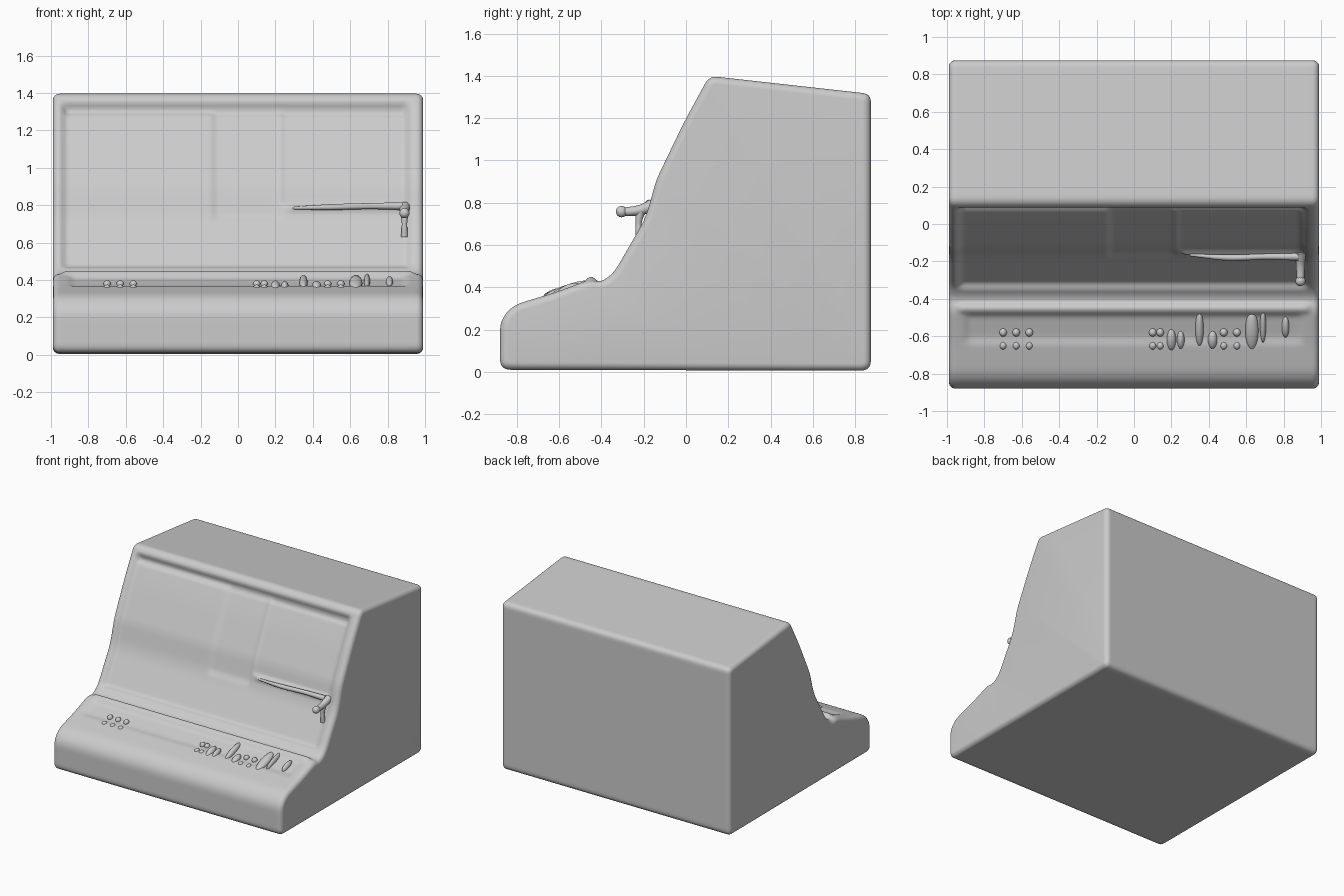
import bpy
import bmesh
import math
from mathutils import Vector

cube = bpy.data.objects.get("Cube")
if cube:
    bpy.data.objects.remove(cube, do_unlink=True)

grey = bpy.data.materials.new("plain grey")
grey.use_nodes = True
GREY = (0.6, 0.6, 0.6, 1)
grey.diffuse_color = GREY
grey.node_tree.nodes["Principled BSDF"].inputs["Base Color"].default_value = GREY


def finish(name, bm):
    """Turn a bmesh into a smooth grey object."""
    bmesh.ops.recalc_face_normals(bm, faces=bm.faces)
    mesh = bpy.data.meshes.new(name)
    bm.to_mesh(mesh)
    bm.free()
    mesh.materials.append(grey)
    obj = bpy.data.objects.new(name, mesh)
    bpy.context.collection.objects.link(obj)
    bpy.ops.object.select_all(action="DESELECT")
    obj.select_set(True)
    bpy.context.view_layer.objects.active = obj
    bpy.ops.object.shade_smooth_by_angle(angle=math.radians(50))
    return obj


def ramp(v, lo, hi):
    t = min(max((v - lo) / (hi - lo), 0), 1)
    return t * t * (3 - 2 * t)


def window(v, lo, hi, soft):
    """1 between lo and hi, fading to 0 over soft."""
    return ramp(v, lo, lo + soft) * (1 - ramp(v, hi - soft, hi))


# Side profile: corner y, corner z, rounding
corners = [(-0.88, 0.01, 0.05), (0.875, 0.005, 0.05), (0.875, 1.315, 0.04),
           (0.11, 1.4, 0.04), (-0.01, 1.18, 0.08), (-0.14, 0.91, 0.04),
           (-0.19, 0.73, 0.06), (-0.34, 0.47, 0.05), (-0.4, 0.425, 0.04),
           (-0.46, 0.435, 0.04), (-0.62, 0.375, 0.06), (-0.82, 0.315, 0.06),
           (-0.88, 0.24, 0.05)]


def rounded_profile():
    path = []
    n = len(corners)
    for i, (y, z, r) in enumerate(corners):
        p = Vector((y, z))
        before = Vector(corners[i - 1][:2]) - p
        after = Vector(corners[(i + 1) % n][:2]) - p
        a = p + before.normalized() * min(r, before.length * 0.45)
        b = p + after.normalized() * min(r, after.length * 0.45)
        for k in range(7):
            t = k / 6
            path.append(a * (1 - t) ** 2 + p * 2 * t * (1 - t) + b * t * t)
    dense = []
    for i, p in enumerate(path):
        q = path[(i + 1) % len(path)]
        steps = max(1, round((q - p).length / 0.014))
        dense += [p.lerp(q, k / steps) for k in range(steps)]
    return dense


def relief(x, y, z):
    """Height of the shallow modelling on the sloping front."""
    if y > 0.1 or z < 0.2:
        return 0
    h = 0
    if y > -0.4:
        # Sunken backboard, deep slot below the top, centre channel and ledge
        h -= 0.022 * window(x, -0.96, 0.94, 0.05) * window(z, 0.46, 1.36, 0.03)
        h -= 0.014 * window(x, -0.94, 0.91, 0.03) * window(z, 1.285, 1.345, 0.025)
        h -= 0.010 * window(x, -0.15, 0.24, 0.04) * window(z, 0.72, 1.32, 0.03)
        h -= 0.010 * window(x, 0.22, 0.91, 0.03) * window(z, 0.80, 1.32, 0.02)
        h += 0.014 * window(x, 0.24, 0.9, 0.04) * window(z, 0.775, 0.81, 0.015)
    else:
        # Raised back lip and shallow tray of the control shelf
        h += 0.018 * window(x, -0.96, 0.96, 0.05) * window(y, -0.49, -0.41, 0.04)
        h -= 0.012 * window(x, -0.92, 0.92, 0.05) * window(y, -0.65, -0.47, 0.04)
    return h


# Cabinet body: profile lofted across the width with rounded sides
profile = rounded_profile()
count = len(profile)
normals = []
for i in range(count):
    t = (profile[(i + 1) % count] - profile[i - 1]).normalized()
    normals.append(Vector((t.y, -t.x)))
HALF, ROUND = 0.99, 0.035
stations = [-HALF + ROUND * (1 - math.cos(k * math.pi / 12)) for k in range(6)]
stations += [-x for x in stations]
stations += [-HALF + ROUND + k * 2 * (HALF - ROUND) / 130 for k in range(131)]
stations.sort()
bm = bmesh.new()
rings = []
for x in stations:
    edge = max(0, abs(x) - (HALF - ROUND))
    inset = ROUND - math.sqrt(max(0, ROUND ** 2 - edge ** 2))
    ring = []
    for p, nrm in zip(profile, normals):
        q = p + nrm * (relief(x, p.x, p.y) - inset)
        ring.append(bm.verts.new((x, q.x, max(q.y, 0))))
    rings.append(ring)
for a, b in zip(rings, rings[1:]):
    for i in range(count):
        j = (i + 1) % count
        bm.faces.new((a[i], a[j], b[j], b[i]))
bm.faces.new(rings[0])
bm.faces.new(rings[-1])
finish("cabinet_body", bm)


def blob(name, centre, size, tilt=0.32):
    """Soft rounded control lying along the shelf."""
    bm = bmesh.new()
    bmesh.ops.create_uvsphere(bm, u_segments=20, v_segments=12, radius=1)
    bmesh.ops.scale(bm, vec=size, verts=bm.verts)
    obj = finish(name, bm)
    obj.location = centre
    obj.rotation_euler.x = tilt
    return obj


def shelf_height(y):
    return 0.37 + (y + 0.62) * 0.33


# Lever keys: x, y, half width, half length
for i, (x, y, w, d) in enumerate([
        (0.20, -0.62, 0.025, 0.06), (0.25, -0.62, 0.02, 0.05),
        (0.35, -0.56, 0.022, 0.10), (0.42, -0.62, 0.025, 0.05),
        (0.63, -0.57, 0.035, 0.11), (0.69, -0.54, 0.016, 0.10),
        (0.81, -0.55, 0.02, 0.06)]):
    blob(f"lever_key_{i + 1}", (x, y, shelf_height(y) - 0.004), (w, d, 0.026))

# Small buttons in two groups
for group, xs in (("left", (-0.70, -0.63, -0.56)), ("right", (0.10, 0.14, 0.48, 0.55))):
    for i, x in enumerate(xs):
        for j, y in enumerate((-0.65, -0.58)):
            blob(f"{group}_button_{i + 1}_{j + 1}", (x, y, shelf_height(y) - 0.005),
                 (0.02, 0.022, 0.02))


def tube(name, points, radii):
    """Soft bent rod with a radius at each point."""
    curve = bpy.data.curves.new(name, "CURVE")
    curve.dimensions = "3D"
    curve.bevel_depth = 1
    curve.bevel_resolution = 4
    curve.use_fill_caps = True
    spline = curve.splines.new("BEZIER")
    spline.bezier_points.add(len(points) - 1)
    for bp, co, r in zip(spline.bezier_points, points, radii):
        bp.co = co
        bp.radius = r
        bp.handle_left_type = bp.handle_right_type = "AUTO"
    curve.materials.append(grey)
    obj = bpy.data.objects.new(name, curve)
    bpy.context.collection.objects.link(obj)
    return obj


# Ledge rail across the right-hand panel, ending in a hook
tube("ledge_rail", [(0.30, -0.165, 0.785), (0.5, -0.18, 0.79), (0.7, -0.175, 0.795),
                    (0.88, -0.175, 0.795)], [0.008, 0.016, 0.016, 0.02])
tube("hook_arm", [(0.89, -0.15, 0.79), (0.89, -0.22, 0.765), (0.89, -0.30, 0.757)],
     [0.03, 0.024, 0.02])
tube("hook_brace", [(0.89, -0.215, 0.76), (0.89, -0.225, 0.70), (0.89, -0.22, 0.63)],
     [0.022, 0.014, 0.018])
blob("hook_tip", (0.89, -0.305, 0.758), (0.027, 0.027, 0.027), 0)
